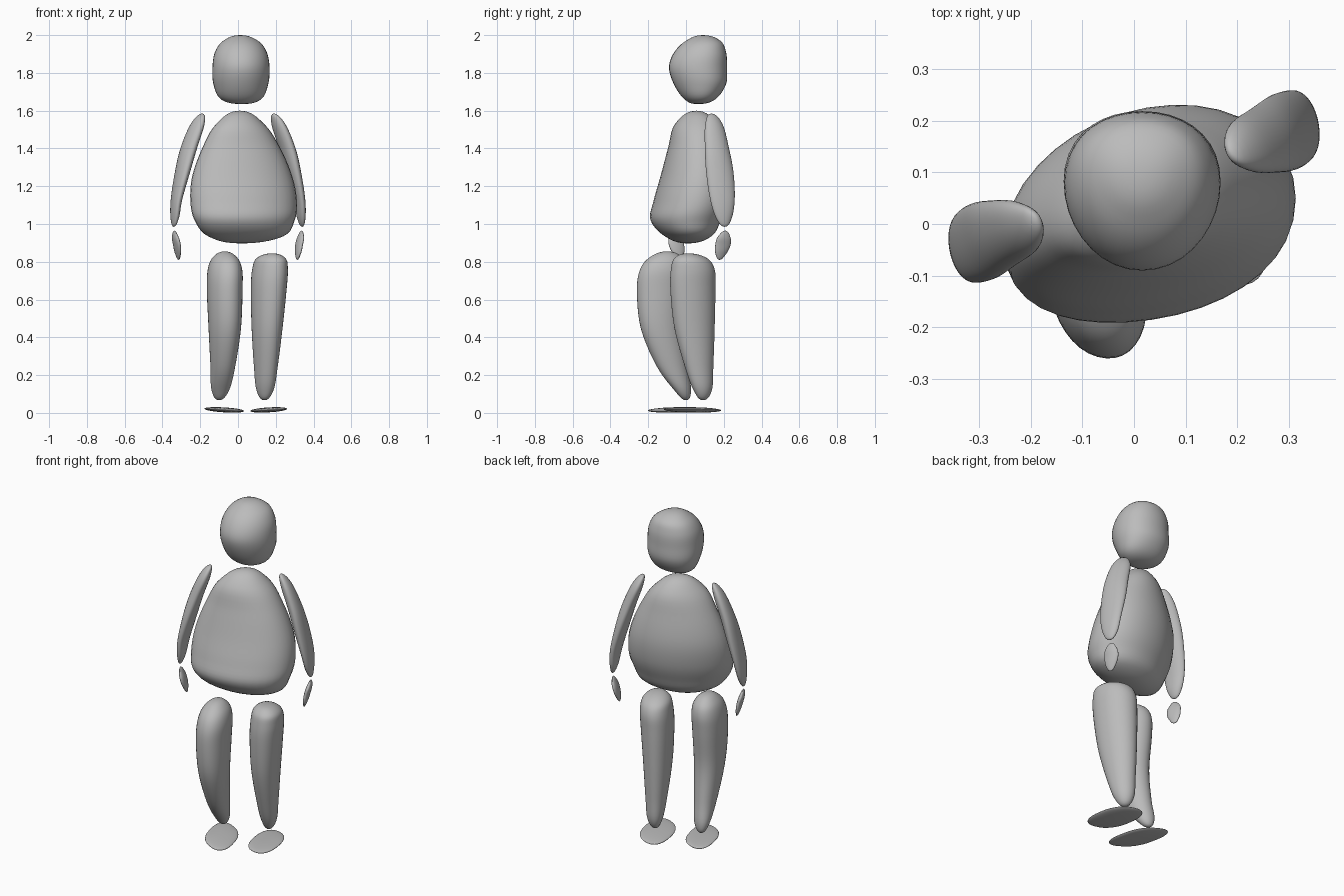
import bpy
import bmesh
from math import asin, cos, pi, sin

SIDES = 36   # points around each body part
STEPS = 5    # subdivisions between two profile rings

cube = bpy.data.objects.get("Cube")
if cube:
    bpy.data.objects.remove(cube, do_unlink=True)

# Single flat colour
grey = bpy.data.materials.new("plain_grey")
grey.use_nodes = True
colour = (0.5, 0.5, 0.5, 1)
grey.diffuse_color = colour
shader = grey.node_tree.nodes["Principled BSDF"]
shader.inputs["Base Color"].default_value = colour
shader.inputs["Roughness"].default_value = 0.7


def spline(a, b, c, d, t):
    """Catmull-Rom interpolation of whole rings."""
    return [
        q + t / 2 * (r - p + t * (2 * p - 5 * q + 4 * r - s + t * (3 * (q - r) + s - p)))
        for p, q, r, s in zip(a, b, c, d)
    ]


def refine(spans):
    """Turn (z, x min, x max, y min, y max) spans into a smooth stack of rings."""
    rings = [
        (z, (x0 + x1) / 2, (y0 + y1) / 2, (x1 - x0) / 2, (y1 - y0) / 2)
        for z, x0, x1, y0, y1 in spans
    ]

    # Mirrored helper rings beyond the poles keep both ends round
    def beyond(ring):
        z, cx, cy, rx, ry = ring
        return (z, cx, cy, -2 * rx, -2 * ry)

    padded = [beyond(rings[1])] + rings + [beyond(rings[-2])]
    stack = []
    for i in range(len(rings) - 1):
        for step in range(STEPS):
            stack.append(spline(*padded[i:i + 4], step / STEPS))
    stack.append(list(rings[-1]))
    return stack


def rounded(value, power):
    return abs(value) ** power * (1 if value > 0 else -1)


def blob(name, spans, skew=0, warp=0, power=1, turn_about=None):
    """Closed rounded solid; skew slants the cross-section in plan and
    warp slants its left half more than its right half.
    turn_about is the y of an upright axis for a half turn."""
    phase = asin(skew)
    stack = refine(spans)
    bm = bmesh.new()
    loops = []
    for z, cx, cy, rx, ry in stack[1:-1]:
        loop = []
        for k in range(SIDES):
            t = 2 * pi * k / SIDES
            x = cx + rx * rounded(cos(t), power)
            y = cy + ry * rounded(sin(t + phase - warp * cos(t)), power)
            if turn_about is not None:
                x, y = -x, 2 * turn_about - y
            loop.append(bm.verts.new((x, y, z)))
        loops.append(loop)

    # Side quads
    for low, high in zip(loops, loops[1:]):
        for k in range(SIDES):
            n = (k + 1) % SIDES
            bm.faces.new((low[k], low[n], high[n], high[k]))

    # Pole fans
    for ring, loop in ((stack[0], loops[0]), (stack[-1], loops[-1])):
        z, x, y = ring[:3]
        if turn_about is not None:
            x, y = -x, 2 * turn_about - y
        pole = bm.verts.new((x, y, z))
        for k in range(SIDES):
            bm.faces.new((pole, loop[k], loop[(k + 1) % SIDES]))

    bmesh.ops.recalc_face_normals(bm, faces=bm.faces)
    for face in bm.faces:
        face.smooth = True
    mesh = bpy.data.meshes.new(name)
    bm.to_mesh(mesh)
    bm.free()
    mesh.materials.append(grey)
    obj = bpy.data.objects.new(name, mesh)
    bpy.context.collection.objects.link(obj)
    return obj


# Head, tapering forward to the face
blob("head", [
    (1.635, .02, .02, .065, .065),
    (1.66, -.09, .122, -.008, .155),
    (1.74, -.13, .16, -.064, .212),
    (1.83, -.135, .167, -.09, .217),
    (1.91, -.122, .152, -.062, .212),
    (1.97, -.078, .106, .0, .182),
    (2, .012, .012, .09, .09),
], warp=-.1, power=.97)

# Torso, with the belly hanging low and forward
blob("torso", [
    (.897, .02, .02, .01, .01),
    (.935, -.158, .24, -.112, .135),
    (1.02, -.23, .3, -.188, .185),
    (1.12, -.252, .312, -.173, .22),
    (1.25, -.243, .288, -.136, .23),
    (1.4, -.19, .225, -.096, .205),
    (1.53, -.115, .138, -.058, .165),
    (1.6, .01, .01, .055, .055),
], skew=.25, warp=.1, power=.97)

# Arms and hands: the right side is the left side given a half turn
arm = [
    (.985, .34, .34, .205, .205),
    (1.03, .313, .357, .16, .242),
    (1.13, .295, .356, .128, .258),
    (1.27, .255, .335, .107, .252),
    (1.4, .217, .305, .1, .228),
    (1.53, .177, .25, .102, .193),
    (1.585, .19, .19, .135, .135),
]
hand = [
    (.81, .314, .314, .178, .178),
    (.845, .302, .334, .155, .215),
    (.89, .303, .344, .155, .236),
    (.93, .314, .35, .167, .235),
    (.965, .337, .337, .208, .208),
]
for side, axis in (("left", None), ("right", .0725)):
    blob(side + "_arm", arm, skew=-.45, power=.96, turn_about=axis)
    blob(side + "_hand", hand, skew=-.6, turn_about=axis)

# Legs, one standing straight and one bent forward
blob("left_leg", [
    (.067, .14, .14, .09, .09),
    (.12, .098, .188, .04, .137),
    (.25, .084, .211, -.008, .145),
    (.45, .072, .236, -.062, .152),
    (.65, .068, .257, -.083, .156),
    (.76, .075, .264, -.08, .152),
    (.82, .1, .25, -.06, .11),
    (.845, .18, .18, .01, .01),
], skew=-.25, power=.96)
blob("right_leg", [
    (.067, -.1, -.1, .0, .0),
    (.12, -.14, -.047, -.062, .027),
    (.25, -.146, -.014, -.157, .008),
    (.45, -.156, .016, -.24, -.012),
    (.65, -.165, .024, -.26, .005),
    (.76, -.16, .022, -.243, .01),
    (.825, -.132, -.007, -.19, -.02),
    (.855, -.07, -.07, -.1, -.1),
], skew=-.22, power=.96)

# Feet: thin pads pointing forward, outer edges slightly raised
pad = [
    (-.013, 0, 0, 0, 0),
    (-.009, -.078, .078, -.112, .112),
    (0, -.106, .106, -.152, .152),
    (.009, -.078, .078, -.112, .112),
    (.013, 0, 0, 0, 0),
]
for side, x, y, tilt, skew, width in (
    ("left", .163, .034, -.06, -.42, .92),
    ("right", -.073, -.05, .06, -.55, 1),
):
    foot = blob(side + "_foot", pad, skew=skew, power=.88)
    foot.location = (x, y, .016)
    foot.rotation_euler.y = tilt
    foot.scale.x = width
